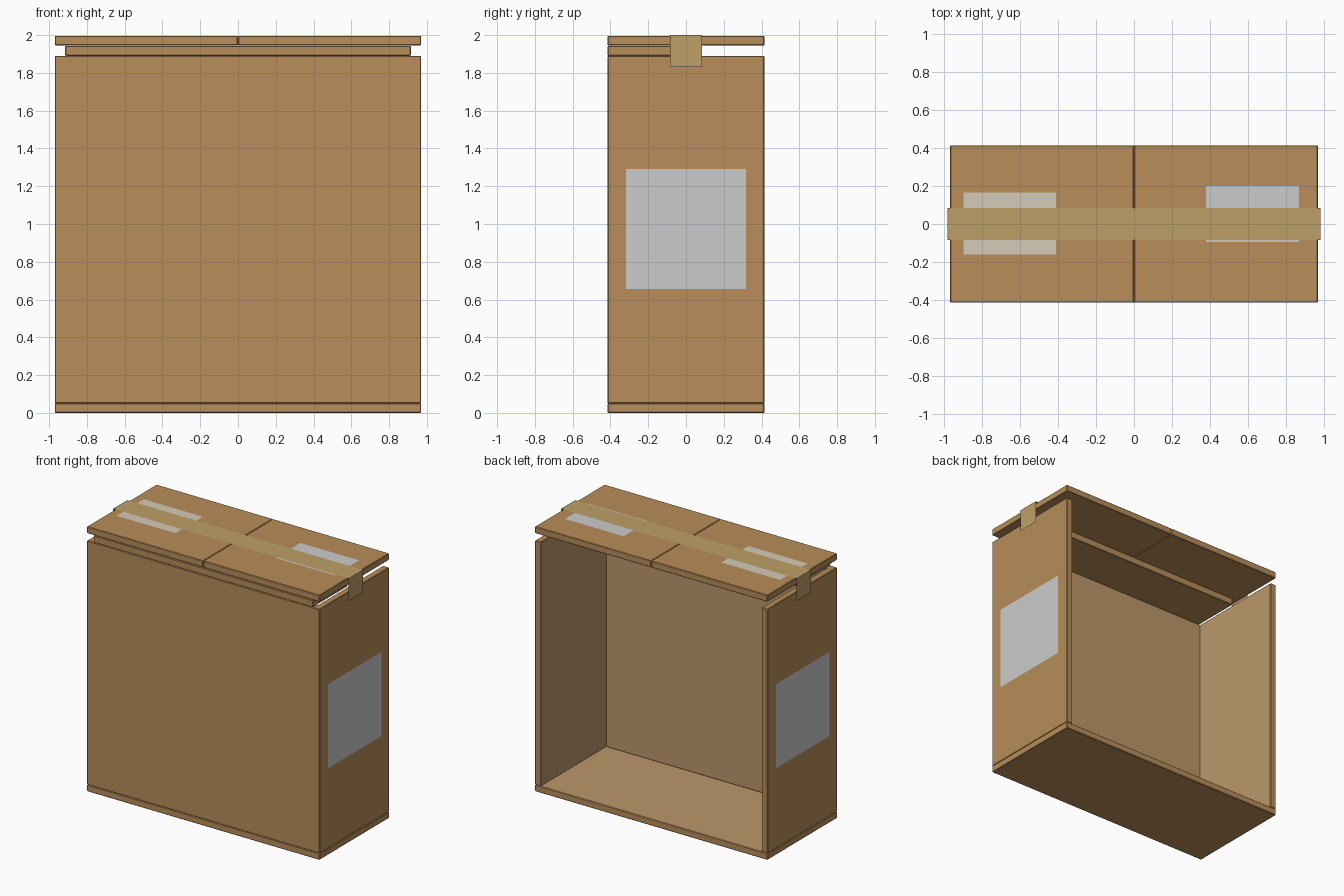
import bpy
from mathutils import Vector

if "Cube" in bpy.data.objects:
    bpy.data.objects.remove(bpy.data.objects["Cube"])


def material(name, rgb):
    m = bpy.data.materials.new(name)
    m.diffuse_color = (*rgb, 1)
    m.use_nodes = True
    m.node_tree.nodes["Principled BSDF"].inputs["Base Color"].default_value = m.diffuse_color
    return m


CARD = material("cardboard", (0.48, 0.27, 0.10))
INNER = material("cardboard_inside", (0.50, 0.31, 0.145))
TAPE = material("packing_tape", (0.51, 0.35, 0.135))
PAPER = material("paper", (0.66, 0.60, 0.48))


def mesh_object(name, verts, faces, mat=None):
    me = bpy.data.meshes.new(name)
    me.from_pydata(verts, [], faces)
    me.update()
    ob = bpy.data.objects.new(name, me)
    bpy.context.collection.objects.link(ob)
    if mat:
        me.materials.append(mat)
    return ob


def panel(name, x, y, z, inward=None):
    """Cardboard sheet between (min, max) ranges; inward face gets the lining colour."""
    verts = [(a, b, c) for a in x for b in y for c in z]
    faces = [(0, 1, 3, 2), (4, 6, 7, 5), (0, 4, 5, 1),
             (2, 3, 7, 6), (0, 2, 6, 4), (1, 5, 7, 3)]
    ob = mesh_object(name, verts, faces, CARD)
    if inward:
        ob.data.materials.append(INNER)
        for p in ob.data.polygons:
            if p.normal.dot(Vector(inward)) > 0.9:
                p.material_index = 1
    bev = ob.modifiers.new("soft_edges", 'BEVEL')
    bev.width = 0.004
    bev.segments = 1
    return ob


W, D, T, H = 0.97, 0.415, 0.05, 1.89   # half width, half depth, thickness, wall top

# Box body, open at the back
panel("floor", (-W, W), (-D, D), (0, T), (0, 0, 1))
panel("front_wall", (-W, W), (-D, -D + T), (T, H), (0, 1, 0))
for side, s in (("left", -1), ("right", 1)):
    outer, inner = s * W, s * (W - T)
    panel(side + "_wall", sorted((outer, inner)), (-D, D), (T, H), (-s, 0, 0))
    # Upper flaps meeting in the middle
    panel(side + "_top_flap", sorted((s * 0.001, outer)), (-D, D), (1.945, 1.996))
    # Square side labels
    x = s * (W + 0.003)
    quad = [(x, -0.317, 0.655), (x, 0.318, 0.655), (x, 0.318, 1.29), (x, -0.317, 1.29)]
    mesh_object(side + "_side_label", quad, [(0, 1, 2, 3)[::s]])

# Lower flap folded in from the front
panel("front_inner_flap", (-0.915, 0.915), (-D, 0.0), (H, 1.943))


# Labels lying on the top flaps
def top_label(name, x0, x1, y0, y1, mat=None):
    z = 1.998
    mesh_object(name, [(x0, y0, z), (x1, y0, z), (x1, y1, z), (x0, y1, z)],
                [(0, 1, 2, 3)], mat)


top_label("paper_label", -0.90, -0.41, -0.16, 0.165, PAPER)
top_label("grey_label", 0.38, 0.87, -0.095, 0.20)

# Tape strip folded down over both ends
profile = [(-0.983, 1.83), (-0.983, 2.0), (0.983, 2.0), (0.983, 1.83)]
verts = [(x, y, z) for x, z in profile for y in (-0.085, 0.085)]
mesh_object("tape", verts, [(i, i + 2, i + 3, i + 1) for i in (0, 2, 4)], TAPE)
